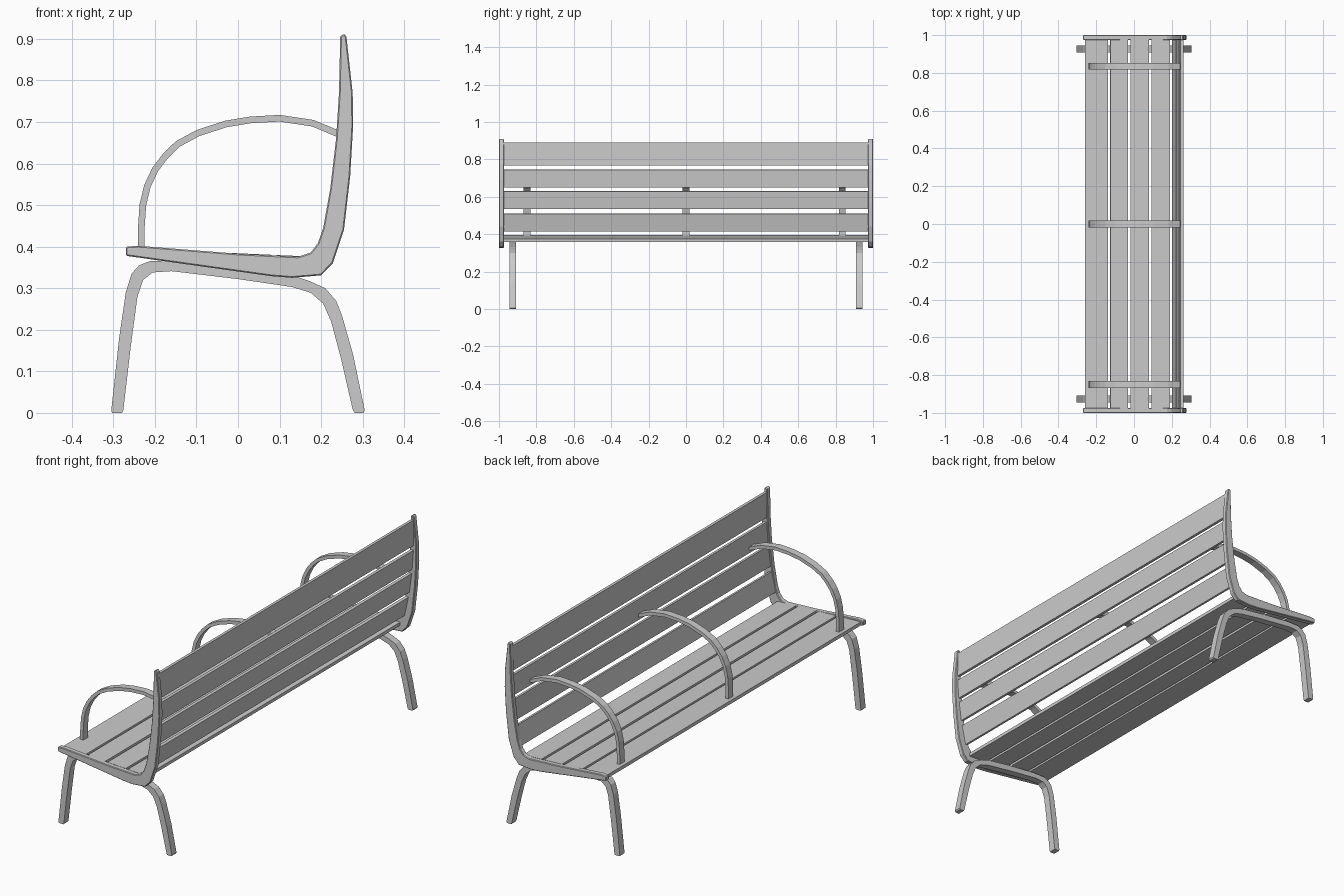
import bpy
import bmesh
from math import hypot
from mathutils import Vector

cube = bpy.data.objects.get("Cube")
if cube:
    bpy.data.objects.remove(cube, do_unlink=True)

grey = bpy.data.materials.new("plain grey")
grey.use_nodes = True
grey.diffuse_color = (0.6, 0.6, 0.6, 1)
grey.node_tree.nodes["Principled BSDF"].inputs["Base Color"].default_value = grey.diffuse_color


def extrude(name, outline, y, width, bevel=0.0):
    """Side outline in x and z, extruded along y and centred on y."""
    bm = bmesh.new()
    verts = [bm.verts.new((x, y - width / 2, z)) for x, z in outline]
    face = bm.faces.new(verts)
    moved = bmesh.ops.extrude_face_region(bm, geom=[face])["geom"]
    bmesh.ops.translate(bm, vec=(0, width, 0),
                        verts=[v for v in moved if isinstance(v, bmesh.types.BMVert)])
    bmesh.ops.recalc_face_normals(bm, faces=bm.faces)
    mesh = bpy.data.meshes.new(name)
    bm.to_mesh(mesh)
    bm.free()
    mesh.materials.append(grey)
    obj = bpy.data.objects.new(name, mesh)
    bpy.context.collection.objects.link(obj)
    if bevel:
        mod = obj.modifiers.new("soft edges", "BEVEL")
        mod.width = bevel
        mod.segments = 1
        mod.angle_limit = 1.0
    return obj


def band(path, thickness):
    """Closed outline of a strip running along the path."""
    pts = [Vector(p) for p in path]
    left, right = [], []
    for i, p in enumerate(pts):
        d = (pts[min(i + 1, len(pts) - 1)] - pts[max(i - 1, 0)]).normalized()
        n = Vector((-d.y, d.x)) * thickness / 2
        left.append(p + n)
        right.append(p - n)
    return left + right[::-1]


# Side frames: seat rail sweeping up into the back post
frame = [(-.27, .40), (-.27, .378), (.08, .329), (.13, .325), (.20, .331),
         (.228, .36), (.255, .44), (.27, .57), (.277, .69), (.276, .77),
         (.261, .905), (.257, .91), (.249, .91), (.246, .905), (.243, .77),
         (.236, .66), (.222, .54), (.205, .445), (.192, .408), (.175, .386),
         (.145, .376), (0, .383), (-.24, .402)]

# Legs: one bent bar under each end
leg = [(-.303, 0), (-.305, .006), (-.286, .18), (-.27, .29), (-.256, .335),
       (-.238, .355), (-.21, .366), (-.15, .366), (0, .35), (.13, .331),
       (.175, .316), (.21, .30), (.236, .27), (.25, .235), (.277, .14),
       (.305, .006), (.302, 0), (.28, 0), (.276, .008), (.248, .13),
       (.224, .22), (.205, .263), (.175, .289), (.13, .303), (0, .322),
       (-.16, .341), (-.205, .338), (-.228, .32), (-.242, .28),
       (-.258, .16), (-.276, .006), (-.279, 0)]

for side, y in (("right", -1), ("left", 1)):
    extrude(side + "_side_frame", frame, y * .987, .026, .003)
    extrude(side + "_leg", leg, y * .926, .036)

# Armrests: thin arches from seat to back
arch = [(-.233, .385), (-.233, .44), (-.229, .50), (-.218, .546), (-.199, .586),
        (-.174, .619), (-.145, .647), (-.097, .673), (-.03, .695),
        (.03, .705), (.10, .709), (.18, .697), (.247, .669)]
for label, y in (("right", -.85), ("middle", 0), ("left", .835)):
    extrude(label + "_armrest", band(arch, .016), y, .036)

# Seat slats
for i, (a, b) in enumerate(((-.26, -.137), (-.126, -.031), (-.018, .08), (.092, .19))):
    slope = lambda x: .376 - .045 * x
    extrude(f"seat_slat_{i + 1}", band([(a, slope(a)), (b, slope(b))], .016), 0, 1.956)

# Back slats, each leaning with the post
for i, ends in enumerate((((.207, .415), (.228, .51)), ((.233, .535), (.246, .63)),
                          ((.248, .65), (.255, .745)), ((.255, .767), (.254, .89)))):
    extrude(f"back_slat_{i + 1}", band(ends, .014), 0, 1.956)
